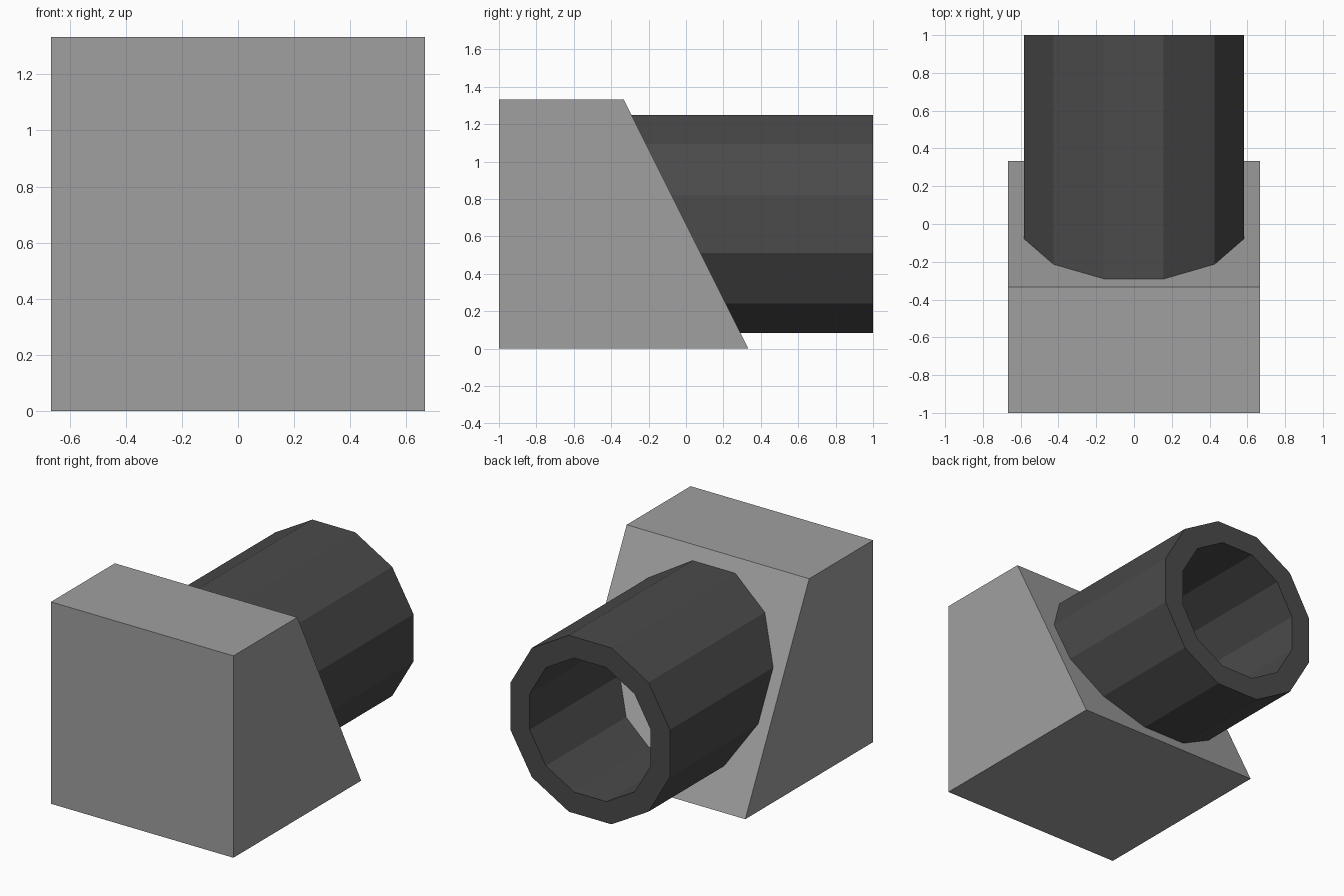
import bpy, bmesh, math

if "Cube" in bpy.data.objects:
    bpy.data.objects.remove(bpy.data.objects["Cube"])

H = 4 / 3          # block height and width
MID = H / 2        # tube axis height


def material(name, value):
    m = bpy.data.materials.new(name)
    m.diffuse_color = (value, value, value, 1)
    m.use_nodes = True
    m.node_tree.nodes["Principled BSDF"].inputs["Base Color"].default_value = m.diffuse_color
    return m


def finish(name, bm, mat):
    bmesh.ops.recalc_face_normals(bm, faces=bm.faces[:])
    mesh = bpy.data.meshes.new(name)
    bm.to_mesh(mesh)
    bm.free()
    mesh.materials.append(mat)
    obj = bpy.data.objects.new(name, mesh)
    bpy.context.collection.objects.link(obj)
    return obj


def slope_y(z):
    return 1 / 3 - z / 2


# Sloped block: side profile extruded across x
bm = bmesh.new()
profile = [(-1, 0), (slope_y(0), 0), (slope_y(H), H), (-1, H)]
face = bm.faces.new([bm.verts.new((-H / 2, y, z)) for y, z in profile])
ext = bmesh.ops.extrude_face_region(bm, geom=[face])
bmesh.ops.translate(bm, vec=(H, 0, 0),
                    verts=[v for v in ext["geom"] if isinstance(v, bmesh.types.BMVert)])
finish("sloped_block", bm, material("mid grey", 0.35))

# Twelve-sided hollow tube, mitred to the slope
SIDES = 12
bm = bmesh.new()


def ring(radius, mitred):
    verts = []
    for i in range(SIDES):
        a = math.radians(15) + math.tau * i / SIDES
        x, z = radius * math.cos(a), MID + radius * math.sin(a)
        verts.append(bm.verts.new((x, slope_y(z) - 0.005 if mitred else 1, z)))
    return verts


rings = [ring(0.603, True), ring(0.603, False), ring(0.458, False), ring(0.458, True)]
for r in range(4):
    a, b = rings[r], rings[(r + 1) % 4]
    for i in range(SIDES):
        j = (i + 1) % SIDES
        bm.faces.new((a[i], a[j], b[j], b[i]))
finish("hollow_tube", bm, material("dark grey", 0.069))
